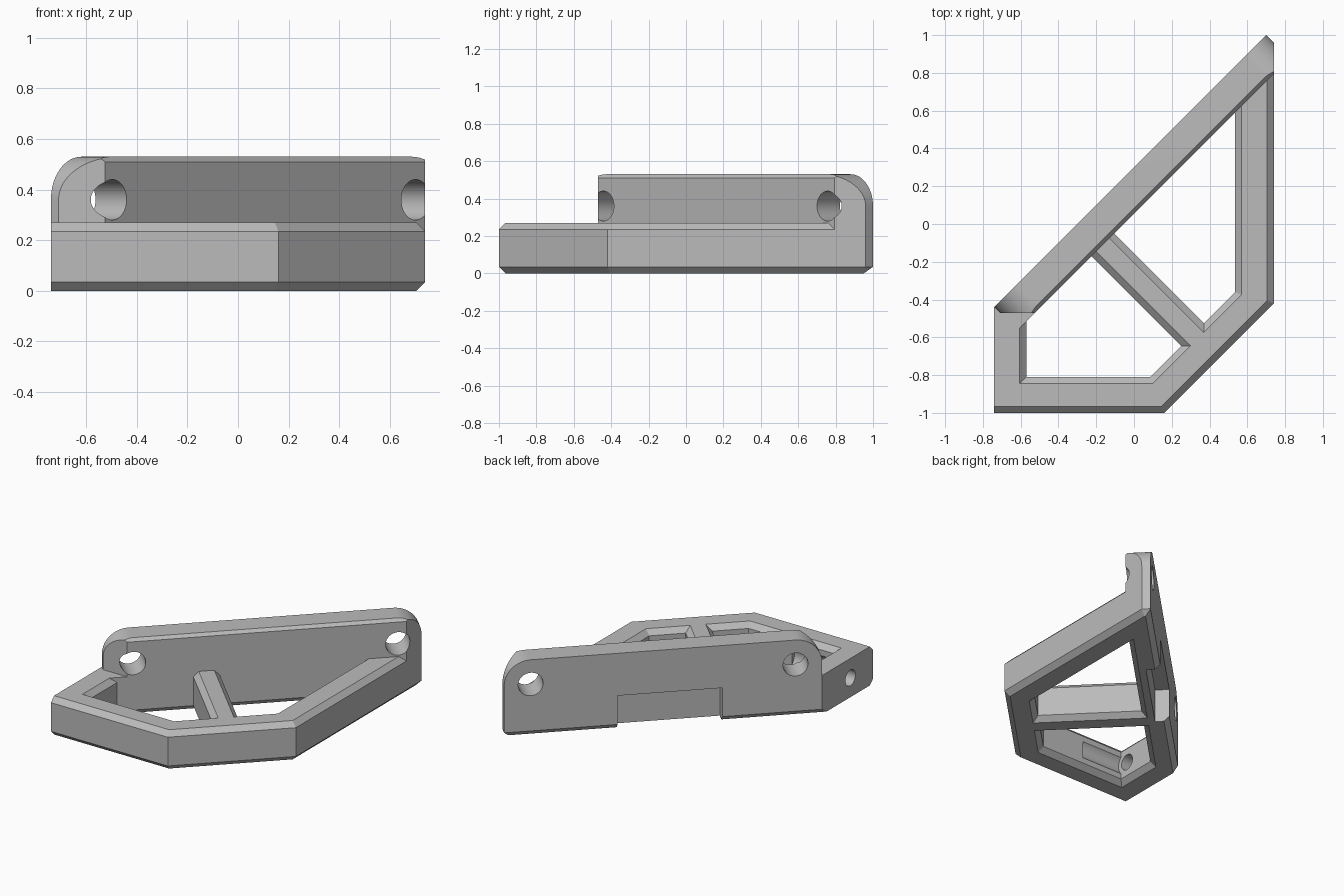
import bpy
import bmesh
import math
from mathutils import Vector, Matrix

cube = bpy.data.objects.get("Cube")
if cube:
    bpy.data.objects.remove(cube, do_unlink=True)

grey = bpy.data.materials.new("plain_grey")
grey.use_nodes = True
grey.diffuse_color = (0.5, 0.5, 0.5, 1)
grey.node_tree.nodes["Principled BSDF"].inputs["Base Color"].default_value = grey.diffuse_color

C = 0.035        # main chamfer
DECK = 0.27      # frame height
TOP = 0.53       # wall height
DIAG = Matrix.Rotation(math.radians(45), 4, "Z")   # local x runs along the wall


def make(name, bm):
    bmesh.ops.recalc_face_normals(bm, faces=bm.faces)
    mesh = bpy.data.meshes.new(name)
    bm.to_mesh(mesh)
    bm.free()
    mesh.materials.append(grey)
    ob = bpy.data.objects.new(name, mesh)
    bpy.context.collection.objects.link(ob)
    return ob


def offset(poly, amounts):
    """Move each edge of a counter-clockwise outline outward by its own amount."""
    n = len(poly)
    lines = []
    for i in range(n):
        a, b = Vector(poly[i]), Vector(poly[(i + 1) % n])
        d = (b - a).normalized()
        lines.append((a + Vector((d.y, -d.x)) * amounts[i], d))
    pts = []
    for i in range(n):
        (p, d), (q, e) = lines[i - 1], lines[i]
        w = q - p
        pts.append(p + d * (w.cross(e) / d.cross(e)))
    return pts


def loft(name, poly, levels):
    """Stack offset copies of an outline; levels are (height, edge offsets)."""
    bm = bmesh.new()
    rings = [[bm.verts.new((p.x, p.y, z)) for p in offset(poly, o)] for z, o in levels]
    n = len(poly)
    for low, high in zip(rings, rings[1:]):
        for i in range(n):
            j = (i + 1) % n
            bm.faces.new((low[i], low[j], high[j], high[i]))
    bm.faces.new(rings[0][::-1])
    bm.faces.new(rings[-1])
    return make(name, bm)


def rod(name, radius, length, matrix):
    bm = bmesh.new()
    bmesh.ops.create_cone(bm, cap_ends=True, segments=64, radius1=radius,
                          radius2=radius, depth=length, matrix=matrix)
    return make(name, bm)


def combine(target, tool, operation):
    mod = target.modifiers.new(tool.name, "BOOLEAN")
    mod.operation = operation
    mod.solver = "EXACT"
    mod.object = tool
    bpy.context.view_layer.objects.active = target
    bpy.ops.object.modifier_apply(modifier=mod.name)
    bpy.data.objects.remove(tool, do_unlink=True)


def flags(pattern, size):
    return [size * int(ch) for ch in pattern]


# Low frame with chamfered outer edges
outline = [(-.74, -1), (.16, -1), (.74, -.42), (.74, .96), (.70, 1), (-.74, -.44)]
bracket = loft("bracket", outline, [
    (0, flags("111110", -C)), (C, flags("000000", C)),
    (DECK - C, flags("000000", C)), (DECK, flags("111000", -C))])

# Two openings either side of the rib, flared at top and bottom
openings = [
    ([(-.57, -.81), (.085, -.81), (.25, -.645), (-.225, -.17), (-.57, -.515)], "11111", "11101"),
    ([(.37, -.525), (.535, -.36), (.535, .59), (-.105, -.05)], "1111", "1101")]
for poly, under, over in openings:
    flat = flags("0" * len(poly), C)
    cutter = loft("opening", poly, [(-.02, flags(under, C + .02)), (C, flat),
                                    (DECK - C, flat), (DECK + .02, flags(over, C + .02))])
    combine(bracket, cutter, "DIFFERENCE")

# Diagonal wall with a small chamfer on its inner top edge
plan = [(-.71, -.47), (-.525, -.47), (.74, .795), (.74, .96), (.70, 1), (-.74, -.44)]
wall = loft("wall", plan, [(.15, flags("000000", 1)), (TOP - .02, flags("000000", 1)),
                           (TOP, flags("010000", -.02))])

# Rounded upper corners of the wall, concentric with its holes
MID, REACH, R, HOLE_Z = .184, 1.018, .17, .36
bm = bmesh.new()
profile = [(MID - REACH, 0), (MID + REACH, 0)]
for side, start in ((1, 0), (-1, 90)):
    for k in range(17):
        a = math.radians(start + 90 * k / 16)
        profile.append((MID + side * (REACH - R) + R * math.cos(a), HOLE_Z + R * math.sin(a)))
face = bm.faces.new([bm.verts.new((s, -.3, z)) for s, z in profile])
ext = bmesh.ops.extrude_face_region(bm, geom=[face])
bmesh.ops.translate(bm, vec=(0, 1, 0), verts=[v for v in ext["geom"] if isinstance(v, bmesh.types.BMVert)])
bm.transform(DIAG)
combine(wall, make("wall_profile", bm), "INTERSECT")
combine(bracket, wall, "UNION")

# Bolt holes through both ends of the wall
for side in (-1, 1):
    place = DIAG @ Matrix.Translation((MID + side * (REACH - R), .12, HOLE_Z)) @ Matrix.Rotation(math.pi / 2, 4, "X")
    combine(bracket, rod("wall_hole", .08, .6, place), "DIFFERENCE")

# Shallow recess low on the back of the wall
bm = bmesh.new()
bmesh.ops.create_cube(bm, size=1, matrix=DIAG @ Matrix.Translation((.14, .22, .085)) @ Matrix.Diagonal((.67, .2, .3, 1)))
combine(bracket, make("back_recess", bm), "DIFFERENCE")

# Side hole with a wider clearance groove behind it
for radius, x, length in ((.055, -.65, .4), (.085, -.41, .32)):
    place = Matrix.Translation((x, -.75, .135)) @ Matrix.Rotation(math.pi / 2, 4, "Y")
    combine(bracket, rod("side_hole", radius, length, place), "DIFFERENCE")

bpy.ops.object.select_all(action="DESELECT")
bracket.select_set(True)
bpy.context.view_layer.objects.active = bracket
bpy.ops.object.shade_smooth_by_angle(angle=math.radians(25))
